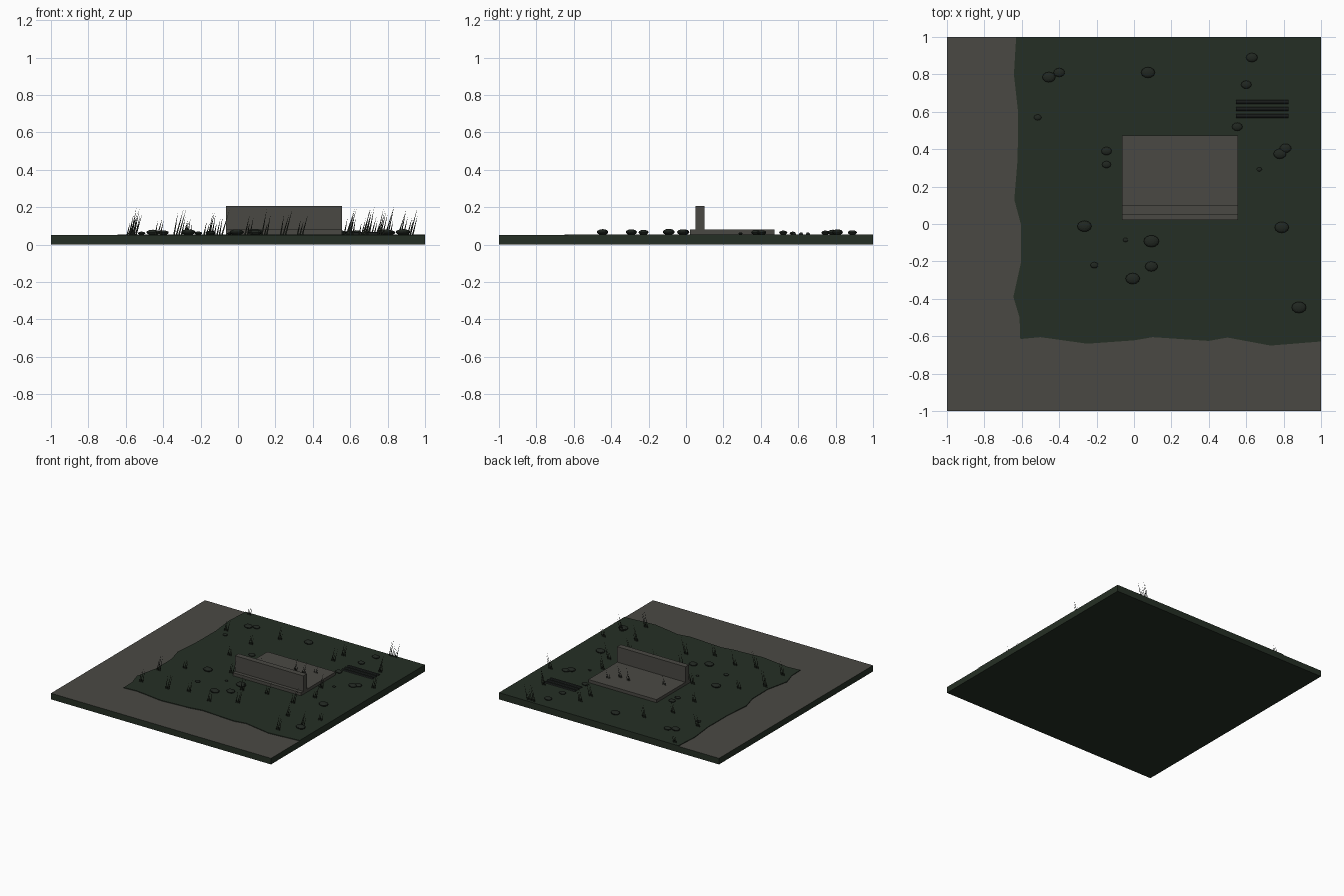
import bpy, bmesh, math, random
from mathutils import Matrix, Vector

random.seed(7)


def material(name, rgb):
    m = bpy.data.materials.new(name)
    m.diffuse_color = (*rgb, 1)
    return m


GRASS = material("dark grass green", (0.0185, 0.0285, 0.0180))
STONE = material("concrete grey", (0.068, 0.066, 0.057))
ROCK = material("dark rock", (0.0150, 0.0200, 0.0150))
BLADE = material("dry blade", (0.0150, 0.0180, 0.0130))
RAIL = material("dark metal", (0.0150, 0.0180, 0.0170))


def finish(name, bm, *mats):
    me = bpy.data.meshes.new(name)
    bm.to_mesh(me)
    bm.free()
    ob = bpy.data.objects.new(name, me)
    bpy.context.collection.objects.link(ob)
    for m in mats:
        me.materials.append(m)
    return ob


def box(name, lo, hi, *mats):
    bm = bmesh.new()
    lo, hi = Vector(lo), Vector(hi)
    bmesh.ops.create_cube(bm, size=1, matrix=Matrix.Translation((lo + hi) / 2)
                          @ Matrix.Diagonal((*(hi - lo), 1)))
    return finish(name, bm, *mats)


# Ground slab with a paved top
TOP = 0.05
ground = box("ground_slab", (-1, -1, 0), (1, 1, TOP), GRASS, STONE)
for p in ground.data.polygons:
    p.material_index = 1 if p.normal.z > 0.5 else 0

# Wavy-edged lawn, slightly raised over the paving
edge = [(1, 1), (-0.63, 1), (-0.642, 0.8), (-0.62, 0.6), (-0.622, 0.35),
        (-0.64, 0.13), (-0.605, 0), (-0.603, -0.2), (-0.645, -0.39),
        (-0.612, -0.5), (-0.608, -0.615), (-0.5, -0.605), (-0.25, -0.64),
        (0, -0.622), (0.1, -0.605), (0.4, -0.625), (0.5, -0.607),
        (0.73, -0.65), (1, -0.628)]
LAWN = 0.055
bm = bmesh.new()
face = bm.faces.new([bm.verts.new((x, y, TOP - 0.005)) for x, y in edge])
ext = bmesh.ops.extrude_face_region(bm, geom=[face])
bmesh.ops.translate(bm, vec=(0, 0, LAWN - TOP + 0.005),
                    verts=[g for g in ext["geom"] if isinstance(g, bmesh.types.BMVert)])
bmesh.ops.recalc_face_normals(bm, faces=bm.faces)
finish("lawn", bm, GRASS)

# Concrete pad and low wall
box("concrete_pad", (-0.063, 0.022, TOP), (0.557, 0.472, 0.08), STONE)
box("low_wall", (-0.063, 0.052, 0.075), (0.557, 0.098, 0.207), STONE)

# Three parallel rails lying on the lawn
bm = bmesh.new()
for y in (0.578, 0.615, 0.652):
    bmesh.ops.create_cone(bm, cap_ends=True, segments=8, radius1=0.011, radius2=0.011, depth=0.28,
                          matrix=Matrix.Translation((0.685, y, LAWN))
                          @ Matrix.Rotation(math.pi / 2, 4, 'Y'))
finish("rails", bm, RAIL)

# Flattened rocks: x, y, half width
rocks = [(-0.455, 0.785, 0.035), (-0.40, 0.81, 0.03), (0.075, 0.81, 0.037),
         (0.63, 0.89, 0.031), (0.60, 0.745, 0.028), (-0.515, 0.57, 0.02),
         (0.552, 0.52, 0.028), (-0.147, 0.39, 0.028), (-0.147, 0.318, 0.024),
         (0.81, 0.405, 0.031), (0.78, 0.375, 0.034), (0.67, 0.292, 0.014),
         (-0.265, -0.012, 0.038), (-0.045, -0.085, 0.014), (0.093, -0.092, 0.041),
         (0.093, -0.227, 0.034), (-0.212, -0.22, 0.021), (-0.007, -0.292, 0.038),
         (0.79, -0.018, 0.038), (0.882, -0.446, 0.039)]
bm = bmesh.new()
for x, y, r in rocks:
    bmesh.ops.create_uvsphere(bm, u_segments=12, v_segments=8, radius=1,
                              matrix=Matrix.Translation((x, y, LAWN + r * 0.3))
                              @ Matrix.Diagonal((r, r * 0.78, r * 0.4, 1)))
finish("rocks", bm, ROCK)

# Thin leaning grass blades in small tufts
tufts = [(-0.56, -0.46), (-0.58, 0.97), (-0.56, 0.64), (-0.57, -0.22), (-0.43, -0.08),
         (-0.14, 0.74), (0.41, 0.78), (0.40, 0.66), (0.70, 0.98), (0.74, 0.98),
         (0.76, -0.57), (0.68, -0.33), (0.87, -0.41), (0.92, -0.25), (0.44, 0.37),
         (0.37, 0.31), (0.29, 0.32), (0.03, 0.23), (0.92, 0.44), (-0.33, -0.45),
         (-0.29, 0.30), (-0.27, 0.55), (-0.17, -0.40), (-0.10, 0.05), (0.05, -0.45),
         (0.14, -0.15), (0.24, -0.35), (0.33, -0.10), (0.58, -0.12), (0.60, 0.22),
         (0.66, 0.05), (0.80, 0.70)]
bm = bmesh.new()
for x, y in tufts:
    for k in range(3):
        bx = x + (k - 1) * 0.013
        h = random.uniform(0.06, 0.15)
        lean = h * random.uniform(0.18, 0.32)
        bm.faces.new([bm.verts.new(v) for v in (
            (bx - 0.004, y, TOP), (bx + 0.005, y, TOP), (bx + lean, y, LAWN + h))])
finish("grass_blades", bm, BLADE)
